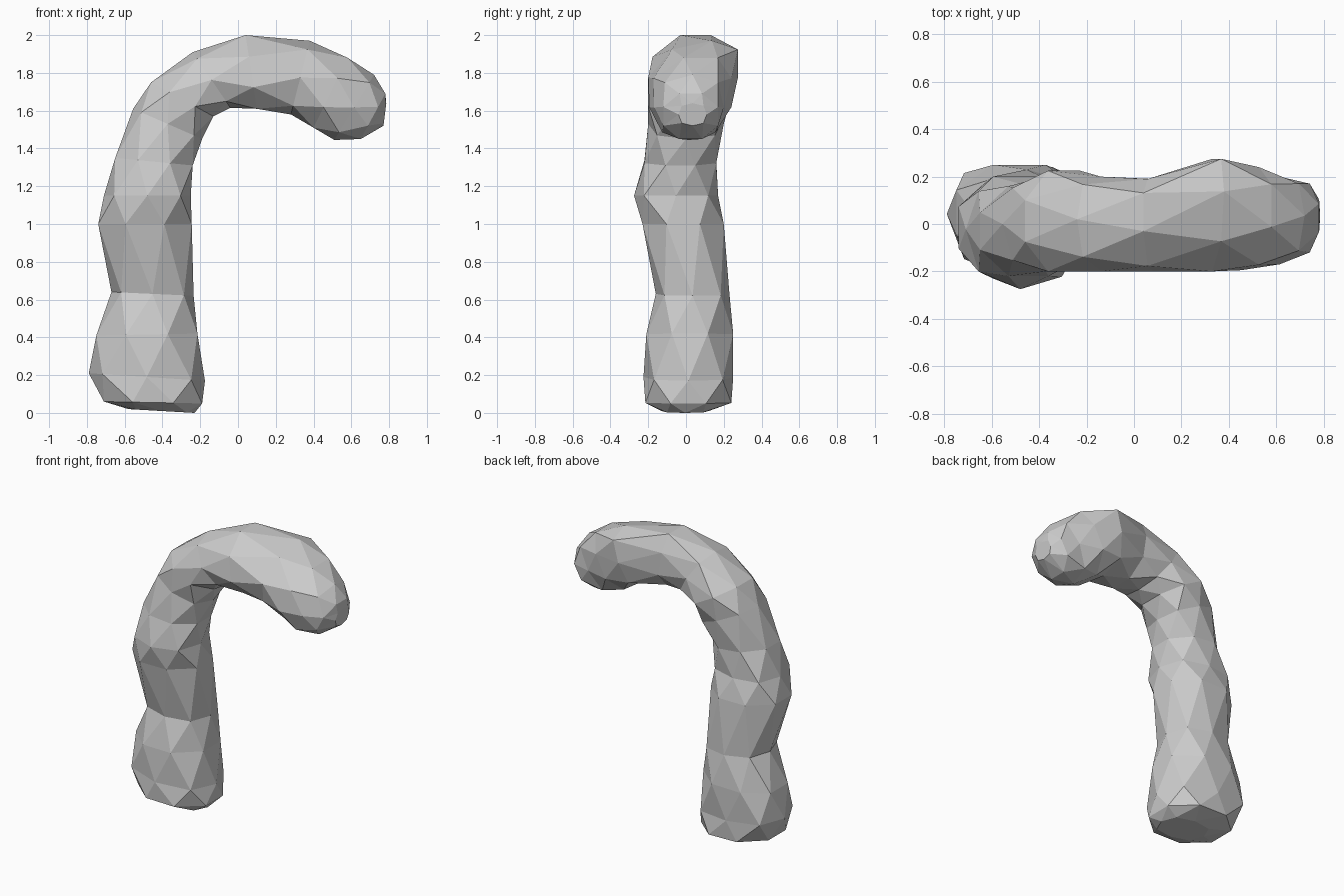
import bpy, bmesh, math
from mathutils import Vector

if "Cube" in bpy.data.objects:
    bpy.data.objects.remove(bpy.data.objects["Cube"])

# Cross-sections along the bent stalk:
# outer x, outer z, inner x, inner z, y min, y max, sideways lean of outer edge
SECTIONS = [
    (-0.58, 0.02, -0.23, 0.00, -0.13, 0.12, 0),
    (-0.71, 0.06, -0.19, 0.05, -0.215, 0.24, 0),
    (-0.79, 0.21, -0.175, 0.17, -0.225, 0.25, 0.03),
    (-0.75, 0.41, -0.215, 0.42, -0.21, 0.25, 0.03),
    (-0.67, 0.64, -0.235, 0.62, -0.16, 0.23, 0),
    (-0.74, 1.00, -0.245, 1.00, -0.23, 0.20, 0),
    (-0.71, 1.15, -0.25, 1.15, -0.275, 0.17, 0.03),
    (-0.65, 1.35, -0.24, 1.31, -0.22, 0.16, 0),
    (-0.555, 1.61, -0.19, 1.45, -0.20, 0.20, 0),
    (-0.46, 1.75, -0.13, 1.57, -0.20, 0.225, 0),
    (-0.24, 1.91, -0.04, 1.615, -0.20, 0.20, 0.02),
    (0.04, 2.00, 0.10, 1.61, -0.20, 0.19, 0.06),
    (0.38, 1.97, 0.28, 1.58, -0.20, 0.275, 0.10),
    (0.58, 1.88, 0.40, 1.51, -0.195, 0.24, 0.06),
    (0.72, 1.79, 0.51, 1.445, -0.17, 0.20, 0.02),
    (0.78, 1.69, 0.65, 1.45, -0.12, 0.17, 0),
    (0.785, 1.64, 0.77, 1.52, -0.04, 0.11, 0),
]
SIDES = 8


def section_ring(bm, i, s):
    ox, oz, ix, iz, y0, y1, lean = s
    mid = Vector(((ox + ix) / 2, (y0 + y1) / 2, (oz + iz) / 2))
    across = Vector(((ox - ix) / 2, 0, (oz - iz) / 2))
    depth = Vector((0, (y1 - y0) / 2, 0))
    # alternate rings are turned half a step for irregular facets
    half = math.pi / SIDES
    ring = []
    for k in range(SIDES):
        a = 2 * half * k + (half if i % 2 else 0)
        g = 1 / math.cos(half) if i % 2 else (1.08 if k % 2 else 1)
        p = mid + g * (across * math.cos(a) + depth * math.sin(a))
        p.y += lean * max(0, math.cos(a))
        p.y = min(p.y, y1)
        ring.append(bm.verts.new(p))
    return ring


# Bent stalk: bridge staggered rings with triangles and cap both ends
bm = bmesh.new()
rings = [section_ring(bm, i, s) for i, s in enumerate(SECTIONS)]
for i in range(len(rings) - 1):
    a, b = rings[i], rings[i + 1]
    for k in range(SIDES):
        n = (k + 1) % SIDES
        if i % 2 == 0:
            bm.faces.new((a[k], a[n], b[k]))
            bm.faces.new((a[n], b[n], b[k]))
        else:
            bm.faces.new((a[k], a[n], b[n]))
            bm.faces.new((a[k], b[n], b[k]))
bm.faces.new(rings[0])
bm.faces.new(rings[-1])
bmesh.ops.recalc_face_normals(bm, faces=bm.faces)

mesh = bpy.data.meshes.new("bent_stalk")
bm.to_mesh(mesh)
bm.free()
stalk = bpy.data.objects.new("bent_stalk", mesh)
bpy.context.collection.objects.link(stalk)
